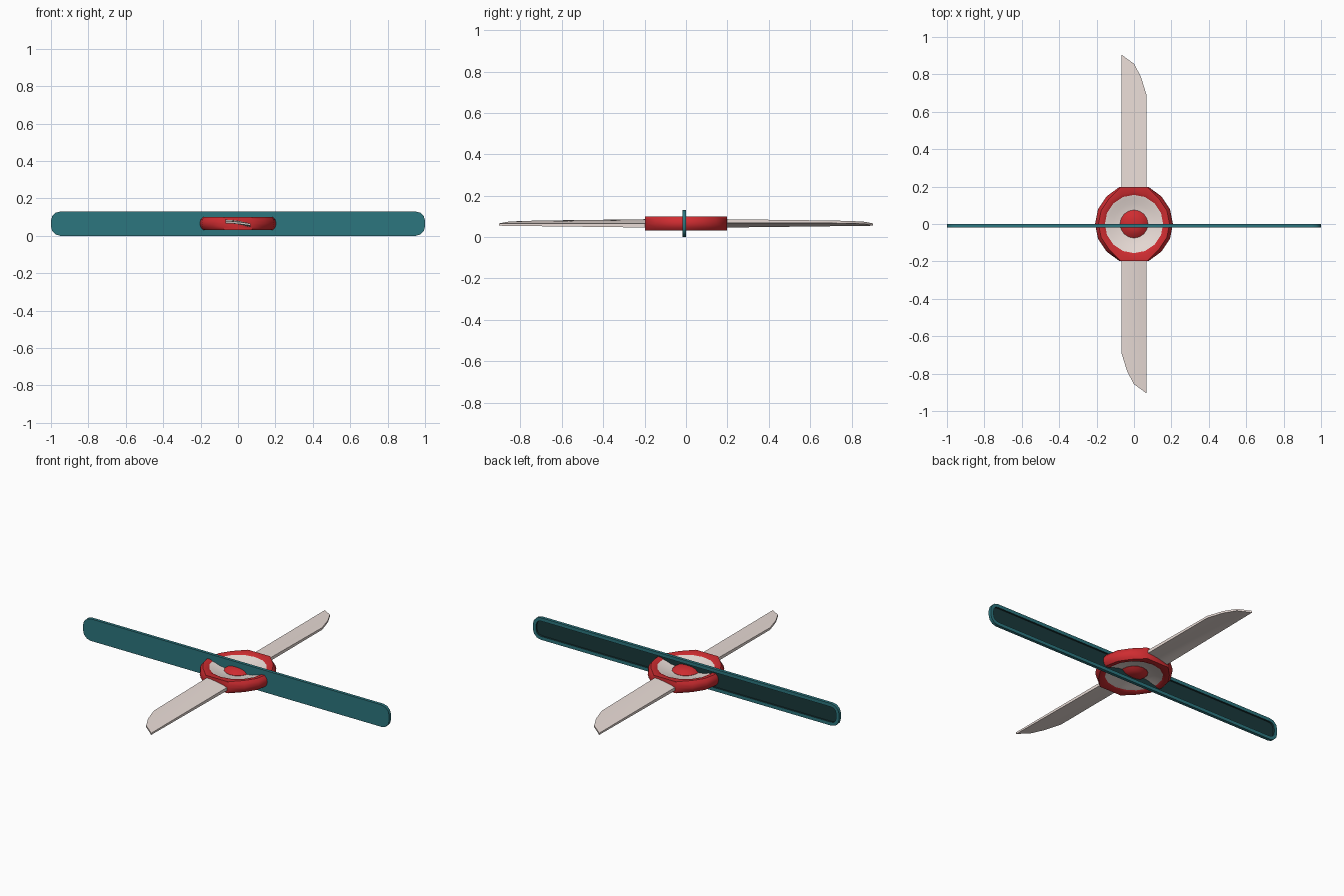
import bpy, bmesh
from math import pi, cos, sin, radians

if "Cube" in bpy.data.objects:
    bpy.data.objects.remove(bpy.data.objects["Cube"])

def material(name, rgb):
    m = bpy.data.materials.new(name)
    m.diffuse_color = (*rgb, 1)
    m.use_nodes = True
    m.node_tree.nodes["Principled BSDF"].inputs["Base Color"].default_value = m.diffuse_color
    return m

TEAL = material("teal", (0.025, 0.18, 0.21))
DARK = material("dark_teal", (0.01, 0.04, 0.043))
RED = material("red", (0.62, 0.025, 0.03))
CREAM = material("cream", (0.82, 0.72, 0.68))
MID = 0.066  # height of the hub's middle plane

def finish(bm, name, mats, smooth=None):
    bmesh.ops.recalc_face_normals(bm, faces=bm.faces)
    me = bpy.data.meshes.new(name)
    bm.to_mesh(me)
    bm.free()
    for m in mats:
        me.materials.append(m)
    ob = bpy.data.objects.new(name, me)
    bpy.context.collection.objects.link(ob)
    if smooth:
        bpy.ops.object.select_all(action='DESELECT')
        ob.select_set(True)
        bpy.context.view_layer.objects.active = ob
        bpy.ops.object.shade_smooth_by_angle(angle=radians(smooth))
    return ob

def lathe(name, profile, mat, closed=False, sides=16, clamp_y=None):
    """Revolve (radius, height above middle) points around z."""
    bm = bmesh.new()
    rings = []
    for r, h in profile:
        if r == 0:
            rings.append([bm.verts.new((0, 0, MID + h))] * sides)
            continue
        ring = []
        for i in range(sides):
            a = 2 * pi * i / sides
            x, y = r * cos(a), r * sin(a)
            # flat seat where the blades join
            if clamp_y and r > 0.18 and abs(y) > 0.17:
                y = clamp_y * (1 if y > 0 else -1)
            ring.append(bm.verts.new((x, y, MID + h)))
        rings.append(ring)
    pairs = list(zip(rings, rings[1:]))
    if closed:
        pairs.append((rings[-1], rings[0]))
    for a, b in pairs:
        for i in range(sides):
            j = (i + 1) % sides
            bm.faces.new(dict.fromkeys((a[i], a[j], b[j], b[i])))
    return finish(bm, name, [mat], 40)

# hub: outer ring, dished inner ring, centre dome (all mirrored top to bottom)
half = [(0.155, 0.026), (0.17, 0.034), (0.19, 0.034), (0.203, 0.02)]
lathe("hub_ring", half + [(0.208, 0)] + [(r, -h) for r, h in reversed(half)],
      RED, closed=True, clamp_y=0.197)
half = [(0.158, 0.027), (0.14, 0.023), (0.11, 0.013), (0.07, 0.008)]
lathe("hub_dish", half + [(r, -h) for r, h in reversed(half)], CREAM, closed=True)
half = [(0, 0.034), (0.03, 0.032), (0.055, 0.025), (0.075, 0.01)]
lathe("hub_dome", half + [(r, -h) for r, h in reversed(half)], RED)

# pitched blades with a raked tip, one turned half a revolution from the other
TIP = [(-0.066, 0.905), (-0.033, 0.88), (0, 0.857), (0.037, 0.787), (0.067, 0.69)]

def blade(name, s):
    bm = bmesh.new()
    steps = 5
    grid = []
    for k, (x, end) in enumerate(TIP):
        cols = []
        for t in range(steps + 1):
            y = 0.16 + (end - 0.16) * t / steps
            taper = 1 - 0.45 * (y - 0.16) / 0.745
            bow = (0.006, 0.001)
            centre = x / 0.066 * 0.011 + 0.005 * (1 - (x / 0.066) ** 2)
            pts = [MID + taper * (centre + d) for d in (0.0095, -0.0095)]
            cols.append([bm.verts.new((s * x, s * y, z)) for z in pts])
        grid.append(cols)
    n = len(TIP)
    for k in range(n - 1):
        for t in range(steps):
            a, b, c, d = grid[k][t], grid[k + 1][t], grid[k + 1][t + 1], grid[k][t + 1]
            bm.faces.new((a[0], b[0], c[0], d[0]))
            bm.faces.new((d[1], c[1], b[1], a[1]))
    for k in (0, n - 1):
        for t in range(steps):
            a, b = grid[k][t], grid[k][t + 1]
            bm.faces.new((a[0], b[0], b[1], a[1]))
    for t in (0, steps):
        for k in range(n - 1):
            a, b = grid[k][t], grid[k + 1][t]
            bm.faces.new((a[0], b[0], b[1], a[1]))
    return finish(bm, name, [CREAM], 40)

blade("rear_blade", 1)
blade("front_blade", -1)

# long upright bar with rounded ends and a recessed back panel
bm = bmesh.new()
R, H = 0.05, 0.13
outline = []
for cx, cz, a0 in ((1 - R, H - R, 0), (R - 1, H - R, 90), (R - 1, R, 180), (1 - R, R, 270)):
    for i in range(4):
        a = radians(a0 + 30 * i)
        outline.append((cx + R * cos(a), cz + R * sin(a)))
front = [bm.verts.new((x, -0.018, z)) for x, z in outline]
back = [bm.verts.new((x, 0, z)) for x, z in outline]
bm.faces.new(front)
panel = bm.faces.new(back)
for i in range(len(outline)):
    j = (i + 1) % len(outline)
    bm.faces.new((front[i], front[j], back[j], back[i]))
bmesh.ops.recalc_face_normals(bm, faces=bm.faces)
bmesh.ops.inset_region(bm, faces=[panel], thickness=0.02)
panel.material_index = 1
rim = bmesh.ops.inset_region(bm, faces=[panel], thickness=0.0005)["faces"]
for f in rim:
    f.material_index = 1
for v in panel.verts:
    v.co.y -= 0.01
finish(bm, "long_bar", [TEAL, DARK], 35)
